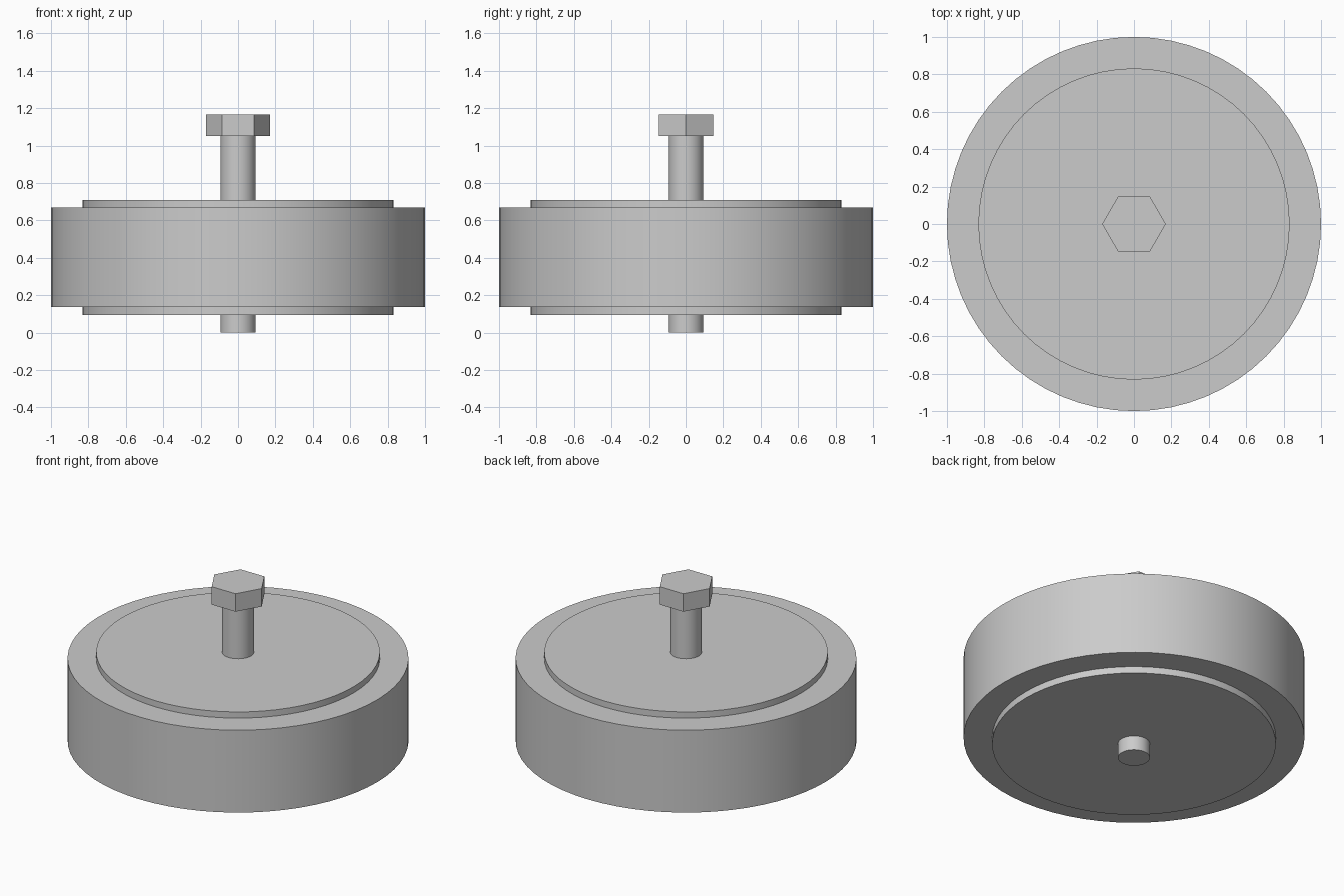
import bpy
import math

cube = bpy.data.objects.get("Cube")
if cube:
    bpy.data.objects.remove(cube, do_unlink=True)

# Single grey material
grey = bpy.data.materials.new("light grey")
grey.use_nodes = True
colour = (0.6, 0.6, 0.6, 1.0)
grey.diffuse_color = colour
grey.node_tree.nodes["Principled BSDF"].inputs["Base Color"].default_value = colour


def disc(name, radius, bottom, top, sides=64, smooth=True):
    """Upright prism between two heights, with a corner on the +x and -x axis."""
    bpy.ops.mesh.primitive_cylinder_add(
        vertices=sides, radius=radius, depth=top - bottom,
        location=(0, 0, (bottom + top) / 2))
    obj = bpy.context.object
    obj.name = name
    # Turn the mesh so corners lie on the x axis
    obj.rotation_euler.z = math.pi / 2
    bpy.ops.object.transform_apply(location=False, rotation=True, scale=False)
    obj.data.materials.append(grey)
    if smooth:
        bpy.ops.object.shade_smooth_by_angle(angle=math.radians(30))
    return obj


# Wheel body and the raised hub plates on its two faces
disc("wheel_body", 1.0, 0.137, 0.67)
disc("upper_hub_plate", 0.832, 0.66, 0.71)
disc("lower_hub_plate", 0.832, 0.094, 0.147)

# Bolt through the centre: shank and hexagonal head
disc("bolt_shank", 0.094, 0.0, 1.06, sides=48)
disc("bolt_head", 0.17, 1.05, 1.166, sides=6, smooth=False)
